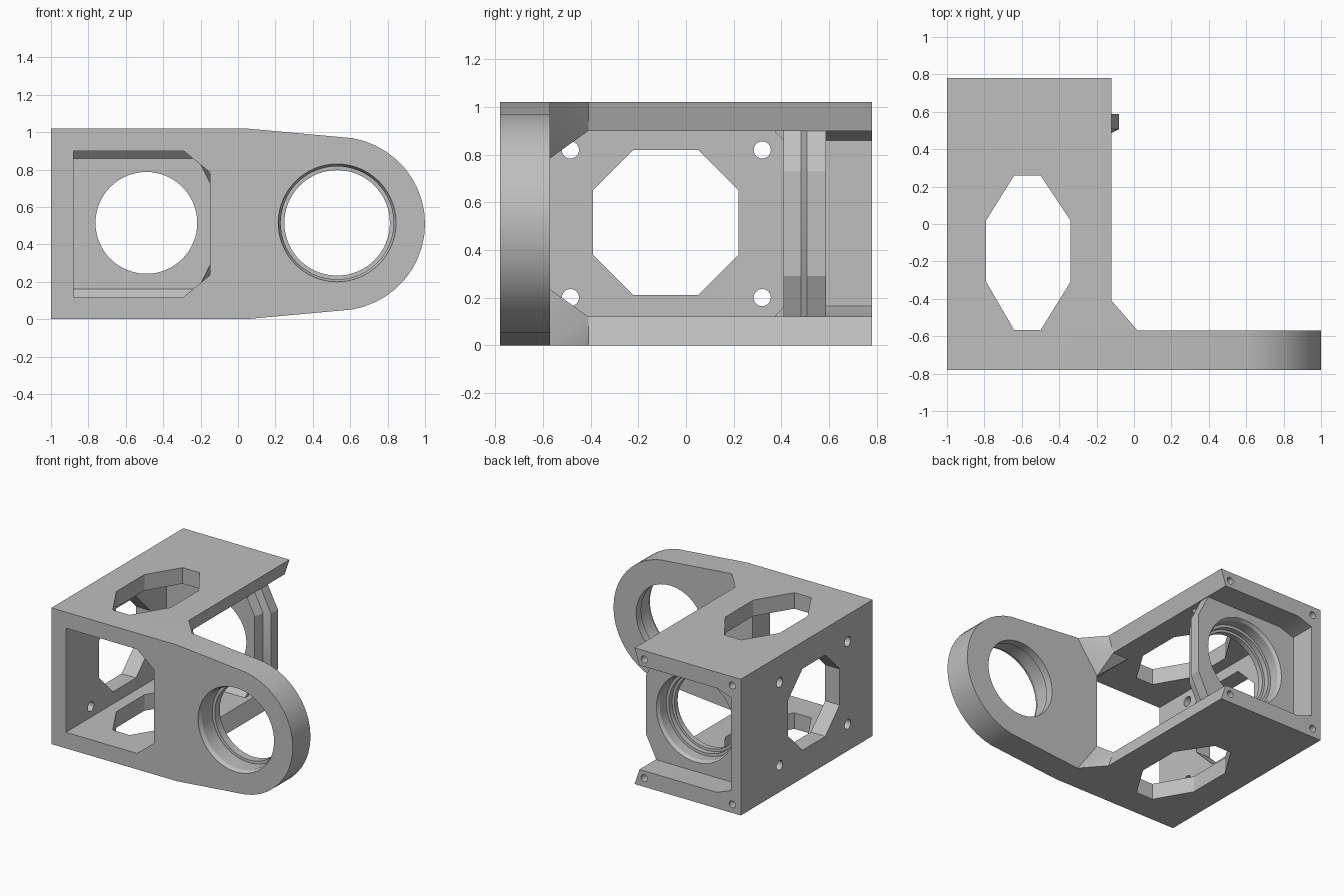
import bpy, bmesh, math

cube = bpy.data.objects.get("Cube")
if cube:
    bpy.data.objects.remove(cube, do_unlink=True)

grey = bpy.data.materials.new("light grey")
grey.use_nodes = True
COLOUR = (0.52, 0.52, 0.52, 1)
grey.diffuse_color = COLOUR
grey.node_tree.nodes["Principled BSDF"].inputs["Base Color"].default_value = COLOUR


def make_object(name, bm):
    bmesh.ops.recalc_face_normals(bm, faces=bm.faces)
    mesh = bpy.data.meshes.new(name)
    bm.to_mesh(mesh)
    bm.free()
    mesh.materials.append(grey)
    ob = bpy.data.objects.new(name, mesh)
    bpy.context.collection.objects.link(ob)
    return ob


def loft(name, loops):
    """Closed solid through loops of 3D points."""
    bm = bmesh.new()
    rings = [[bm.verts.new(p) for p in loop] for loop in loops]
    n = len(rings[0])
    for a, b in zip(rings, rings[1:]):
        for i in range(n):
            j = (i + 1) % n
            bm.faces.new((a[i], a[j], b[j], b[i]))
    bm.faces.new(rings[0])
    bm.faces.new(rings[-1])
    return make_object(name, bm)


def at(axis, p, t):
    return {"x": (t, p[0], p[1]), "y": (p[0], t, p[1]), "z": (p[0], p[1], t)}[axis]


def prism(name, points, axis, lo, hi):
    return loft(name, [[at(axis, p, t) for p in points] for t in (lo, hi)])


def circle(c, r, n=64):
    return [(c[0] + r * math.cos(2 * math.pi * i / n),
             c[1] + r * math.sin(2 * math.pi * i / n)) for i in range(n)]


def stepped_bore(c, steps):
    """Round cutter along y from (y, radius) steps."""
    return loft("cutter", [[at("y", p, y) for p in circle(c, r)] for y, r in steps])


def hull(name, points):
    bm = bmesh.new()
    for p in points:
        bm.verts.new(p)
    res = bmesh.ops.convex_hull(bm, input=bm.verts)
    loose = [v for v in bm.verts if not v.link_faces]
    bmesh.ops.delete(bm, geom=loose, context="VERTS")
    return make_object(name, bm)


def cut(ob, cutters):
    for c in cutters:
        c.hide_render = True
        m = ob.modifiers.new("cut", "BOOLEAN")
        m.operation, m.solver, m.object = "DIFFERENCE", "EXACT", c
    bpy.context.view_layer.update()
    dg = bpy.context.evaluated_depsgraph_get()
    mesh = bpy.data.meshes.new_from_object(ob.evaluated_get(dg))
    ob.modifiers.clear()
    ob.data = mesh
    for c in cutters:
        bpy.data.objects.remove(c, do_unlink=True)


H = 1.02          # overall height
MID = H / 2


def flip(z):
    return H - z


# Front plate with rounded arm, square window and bearing seat
arc = [(0.53 + 0.47 * math.cos(math.radians(a)), MID + 0.465 * math.sin(math.radians(a)))
       for a in range(-80, 81, 8)]
front_arm = prism("front_arm", [(-1, 0), (0.04, 0)] + arc + [(0.04, H), (-1, H)],
                  "y", -0.78, -0.57)
window = [(-0.88, 0.12), (-0.29, 0.12), (-0.15, 0.235), (-0.15, 0.785), (-0.29, 0.9), (-0.88, 0.9)]
cut(front_arm, [
    prism("cutter", window, "y", -0.9, -0.5),
    stepped_bore((0.53, 0.515), [(-0.82, 0.315), (-0.775, 0.315), (-0.75, 0.302), (-0.63, 0.302),
                                 (-0.629, 0.282), (-0.5, 0.282)]),
])

# Channel-shaped body: top, bottom and side wall
outer = [(-1, H), (-1, 0), (-0.12, 0), (-0.16, 0.12)]
channel = prism("channel_body", outer + [(-0.88, 0.12), (-0.88, 0.9), (-0.16, 0.9), (-0.12, H)],
                "y", -0.57, 0.585)
plate_window = [(-0.64, 0.26), (-0.50, 0.26), (-0.34, 0.02), (-0.34, -0.31),
                (-0.50, -0.568), (-0.64, -0.568), (-0.79, -0.31), (-0.79, 0.02)]
side_window = [(-0.22, 0.82), (0.05, 0.82), (0.22, 0.65), (0.22, 0.38),
               (0.05, 0.21), (-0.22, 0.21), (-0.39, 0.38), (-0.39, 0.65)]
cut(channel, [prism("cutter", plate_window, "z", -0.1, 1.2),
              prism("cutter", side_window, "x", -1.1, -0.8)]
    + [prism("cutter", circle((y, z), 0.036, 24), "x", -1.1, -0.8)
       for y in (-0.485, 0.32) for z in (0.2, 0.82)])

# Rear end of the channel with thinner wall, chamfered corners and screw holes
rear_frame = prism("rear_frame",
                   outer + [(-0.80, 0.12), (-0.92, 0.165), (-0.92, 0.86), (-0.80, 0.9),
                            (-0.16, 0.9), (-0.12, H)], "y", 0.585, 0.78)
cut(rear_frame, [prism("cutter", circle((x, z), 0.026, 20), "y", 0.64, 0.9)
                 for x in (-0.93, -0.2) for z in (0.065, 0.955)])


# Rear bearing plate, its free edge stepping outwards
def plate_outline(x, y):
    low = [(-0.93, 0.06), (x - 0.085, 0.06), (x - 0.085, 0.12), (x, 0.29)]
    pts = low + [(px, flip(pz)) for px, pz in reversed(low)]
    return [at("y", p, y) for p in pts]


bearing_plate = loft("rear_bearing_plate", [plate_outline(x, y) for x, y in
                     ((-0.15, 0.41), (-0.13, 0.482), (-0.08, 0.507), (-0.08, 0.587))])
cut(bearing_plate, [stepped_bore((-0.49, 0.515), [(0.3, 0.272), (0.449, 0.272), (0.45, 0.29),
                                                  (0.489, 0.29), (0.49, 0.31), (0.565, 0.31),
                                                  (0.588, 0.325), (0.65, 0.325)])])

# Fillets along the bearing plate and corner gussets at the arm, top and bottom
for label, f in (("lower", lambda z: z), ("upper", flip)):
    prism(label + "_plate_fillet", [(0.37, f(0.119)), (0.412, f(0.119)), (0.412, f(0.163))],
          "x", -0.88, -0.2)
    hull(label + "_arm_gusset", [
        (-0.12, -0.41, f(0)), (0.02, -0.57, f(0)), (-0.29, -0.57, f(0)), (-0.29, -0.41, f(0)),
        (-0.16, -0.41, f(0.12)), (-0.29, -0.41, f(0.12)), (-0.29, -0.57, f(0.12)),
        (-0.15, -0.57, f(0.235))])

# Smooth the round surfaces, keep the edges sharp
bpy.ops.object.select_all(action="DESELECT")
for ob in bpy.context.collection.objects:
    if ob.type == "MESH" and ob.data.materials and ob.data.materials[0] == grey:
        ob.select_set(True)
        bpy.context.view_layer.objects.active = ob
bpy.ops.object.shade_smooth_by_angle(angle=math.radians(25))

# The gussets near the plate window must stay open to it
for label in ("lower", "upper"):
    cut(bpy.data.objects[label + "_arm_gusset"],
        [prism("cutter", plate_window, "z", -0.1, 1.2)])
